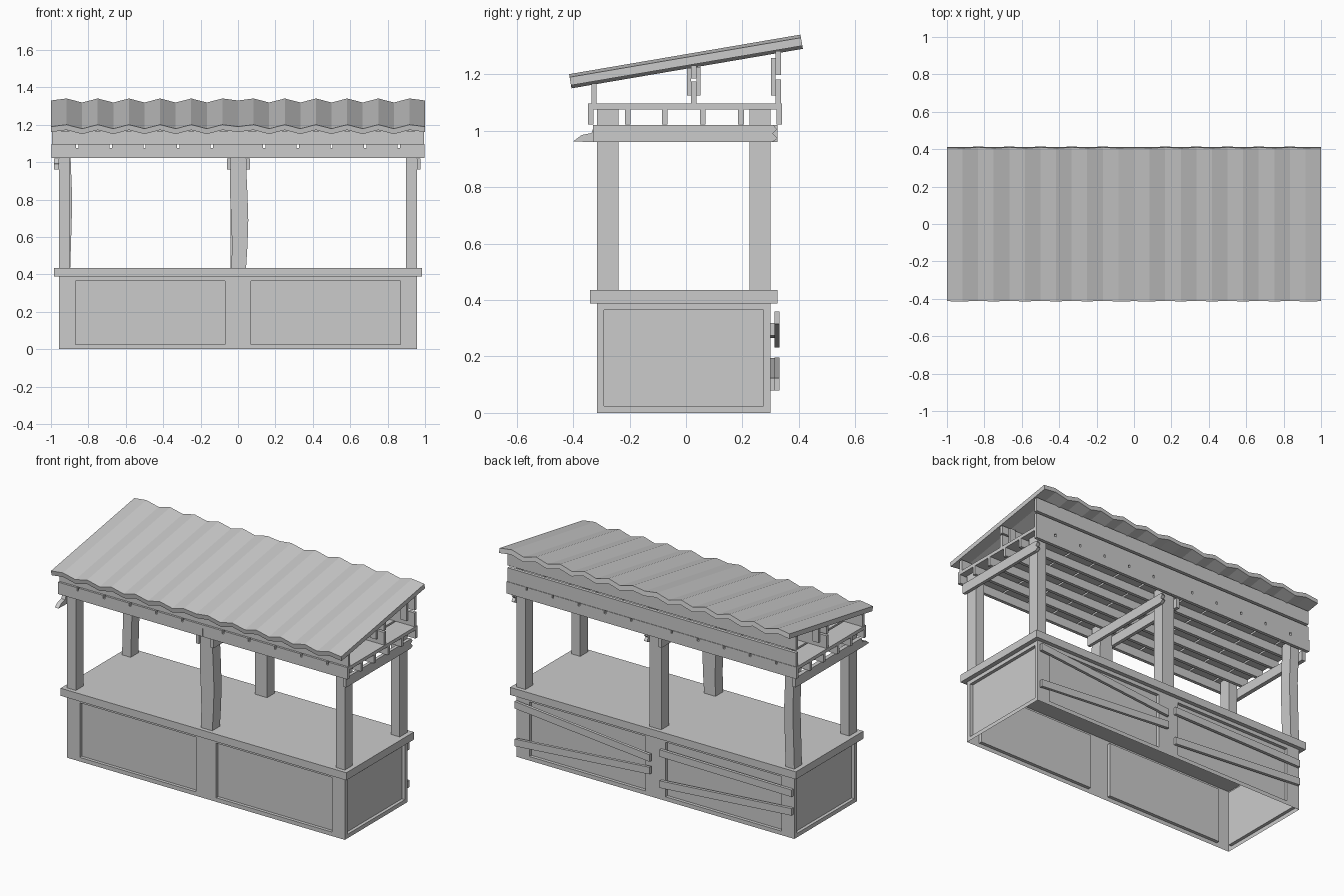
import bpy, bmesh, math
from mathutils import Matrix, Vector

if "Cube" in bpy.data.objects:
    bpy.data.objects.remove(bpy.data.objects["Cube"])


def make(name, verts, faces):
    me = bpy.data.meshes.new(name)
    bm = bmesh.new()
    vs = [bm.verts.new(v) for v in verts]
    for f in faces:
        bm.faces.new([vs[i] for i in f])
    bmesh.ops.remove_doubles(bm, verts=bm.verts, dist=1e-5)
    bmesh.ops.recalc_face_normals(bm, faces=bm.faces)
    bm.to_mesh(me)
    bm.free()
    ob = bpy.data.objects.new(name, me)
    bpy.context.collection.objects.link(ob)
    return ob


def loft(name, rings):
    """Closed solid through a list of equal-sized vertex rings."""
    n = len(rings[0])
    verts = [v for r in rings for v in r]
    faces = [(k * n + i, k * n + (i + 1) % n, (k + 1) * n + (i + 1) % n, (k + 1) * n + i)
             for k in range(len(rings) - 1) for i in range(n)]
    faces += [tuple(range(n)), tuple(range(len(verts) - n, len(verts)))]
    return make(name, verts, faces)


def rect(x0, x1, y0, y1, z):
    return [(x0, y0, z), (x1, y0, z), (x1, y1, z), (x0, y1, z)]


def box(name, x0, x1, y0, y1, z0, z1):
    return loft(name, [rect(x0, x1, y0, y1, z0), rect(x0, x1, y0, y1, z1)])


# Hollow base with recessed panels, open underneath
X, YF, YB = 0.957, -0.315, 0.30
verts, faces = [], []


def quad(*pts):
    faces.append(tuple(range(len(verts), len(verts) + 4)))
    verts.extend(pts)


def wall(place, us, vs=(0, 0.025, 0.365, 0.39), depth=0.02):
    for i in range(len(us) - 1):
        for j in range(len(vs) - 1):
            c = [(us[i], vs[j]), (us[i + 1], vs[j]), (us[i + 1], vs[j + 1]), (us[i], vs[j + 1])]
            panel = i % 2 == 1 and j == 1
            quad(*[place(u, v, depth if panel else 0) for u, v in c])
            if panel:
                for k in range(4):
                    a, b = c[k], c[(k + 1) % 4]
                    quad(place(*a, 0), place(*b, 0), place(*b, depth), place(*a, depth))


long_u = (-X, -0.87, -0.07, 0.07, 0.87, X)
short_u = (YF, -0.29, 0.275, YB)
wall(lambda u, v, d: (u, YF + d, v), long_u)
wall(lambda u, v, d: (u, YB - d, v), long_u)
wall(lambda u, v, d: (X - d, u, v), short_u)
wall(lambda u, v, d: (-X + d, u, v), short_u)
make("stall_base", verts, faces)

# Counter top
box("counter_top", -0.985, 0.985, -0.34, 0.325, 0.388, 0.435)

# Posts: two are warped by sideways shifts (left edge, right edge) up their height
straight = [(0, 0)] * 2
bent_mid = [(0.005, 0), (0.008, 0.008), (0.004, 0.012), (-0.002, 0.008), (-0.003, 0.002), (0, 0)]
bent_corner = [(0, 0), (0.004, 0.004), (0.008, 0.008), (0.01, 0.01), (0.005, 0.005), (0, 0)]
for side, y0, y1 in (("front", -0.315, -0.24), ("back", 0.225, 0.30)):
    for label, x0, x1 in (("left", -0.957, -0.897), ("middle", -0.04, 0.043), ("right", 0.897, 0.957)):
        shifts = straight
        if (side, label) == ("front", "middle"):
            shifts = bent_mid
        if (side, label) == ("back", "left"):
            shifts = bent_corner
        n = len(shifts) - 1
        rings = [rect(x0 + a, x1 + b, y0, y1, 0.433 + (1.075 - 0.433) * k / n)
                 for k, (a, b) in enumerate(shifts)]
        loft(f"{side}_{label}_post", rings)

# Cross beams clamped to the posts, with splintered ends
long_break = [(-0.40, 0.962), (-0.33, 0.96)]
long_tip = [(-0.325, 1.02), (-0.335, 0.992), (-0.37, 0.985)]
blunt = [(-0.33, 0.96)]
blunt_tip = [(-0.33, 1.02)]
whole_back = [(0.325, 0.96), (0.325, 1.02)]
rough_back = [(0.305, 0.96), (0.325, 0.972), (0.308, 0.99), (0.322, 1.005), (0.31, 1.02)]
for name, x0, x1, prof in (
        ("left_cross_beam", -0.983, -0.957, long_break + whole_back + long_tip),
        ("middle_left_cross_beam", -0.06, -0.038, blunt + whole_back + blunt_tip),
        ("middle_right_cross_beam", 0.043, 0.063, blunt + rough_back + blunt_tip),
        ("right_cross_beam", 0.957, 0.977, blunt + rough_back + blunt_tip)):
    loft(name, [[(x, y, z) for y, z in prof] for x in (x0, x1)])

# Long joists, in two halves
for i, y in enumerate((-0.338, -0.206, -0.075, 0.06, 0.195, 0.33)):
    for s in (-1, 1):
        a, b = sorted((s * 0.001, s * 0.998))
        box(f"joist_{i}", a, b, y - 0.01, y + 0.01, 1.022, 1.077)

# Deck planks on the joists with narrow gaps
cuts = [-1.004] + [s * g for s, gs in ((-1, (0.86, 0.68, 0.50, 0.32, 0.14)), (1, (0.14, 0.32, 0.50, 0.68, 0.86)))
                   for g in gs] + [1.004]
for i in range(len(cuts) - 1):
    box(f"deck_plank_{i}", cuts[i] + 0.006, cuts[i + 1] - 0.006, -0.348, 0.34, 1.075, 1.096)

# Lengthwise roof bearers: front, ridge pair, back pair
for name, y0, y1, z0, z1 in (
        ("front_bearer", -0.335, -0.317, 1.095, 1.168),
        ("middle_lower_bearer", 0.018, 0.037, 1.095, 1.175),
        ("middle_upper_bearer", 0.018, 0.037, 1.185, 1.232),
        ("back_lower_bearer", 0.317, 0.337, 1.095, 1.182),
        ("back_upper_bearer", 0.317, 0.337, 1.197, 1.282)):
    box(name, -0.995, 0.995, y0, y1, z0, z1)

# Short cleats joining the bearers
for i, x in enumerate((-0.93, -0.47, 0.0, 0.47, 0.93)):
    box(f"middle_front_cleat_{i}", x - 0.02, x + 0.02, 0.003, 0.018, 1.125, 1.222)
    box(f"middle_back_cleat_{i}", x - 0.02, x + 0.02, 0.037, 0.052, 1.125, 1.226)
    box(f"back_cleat_{i}", x - 0.02, x + 0.02, 0.302, 0.317, 1.125, 1.258)

# Zigzag corrugated roof, tilted towards the front
slope = Matrix.Translation((0, 0, 1.245)) @ Matrix.Rotation(math.atan(0.14 / 0.82), 4, 'X')
rings = []
for i in range(25):
    h = 0.011 if i in (0, 12, 24) else 0.022 * (i % 2)
    x = -1 + i / 12
    rings.append([tuple(slope @ Vector((x, y, z)))
                  for y, z in ((-0.416, h - 0.025), (0.416, h - 0.025), (0.416, h + 0.004), (-0.416, h + 0.004))])
loft("corrugated_roof", rings)

# Boards nailed crookedly over the back panels
for i, (xa, za, xb, zb, y0, y1) in enumerate((
        (0.95, 0.337, 0.02, 0.253, 0.313, 0.331),
        (0.95, 0.102, 0.02, 0.175, 0.313, 0.331),
        (-0.04, 0.296, -0.95, 0.288, 0.299, 0.318),
        (-0.04, 0.102, -0.95, 0.172, 0.299, 0.318))):
    h = 0.022
    loft(f"back_board_{i}", [[(x, y0, z - h), (x, y1, z - h), (x, y1, z + h), (x, y0, z + h)]
                             for x, z in ((xa, za), (xb, zb))])
